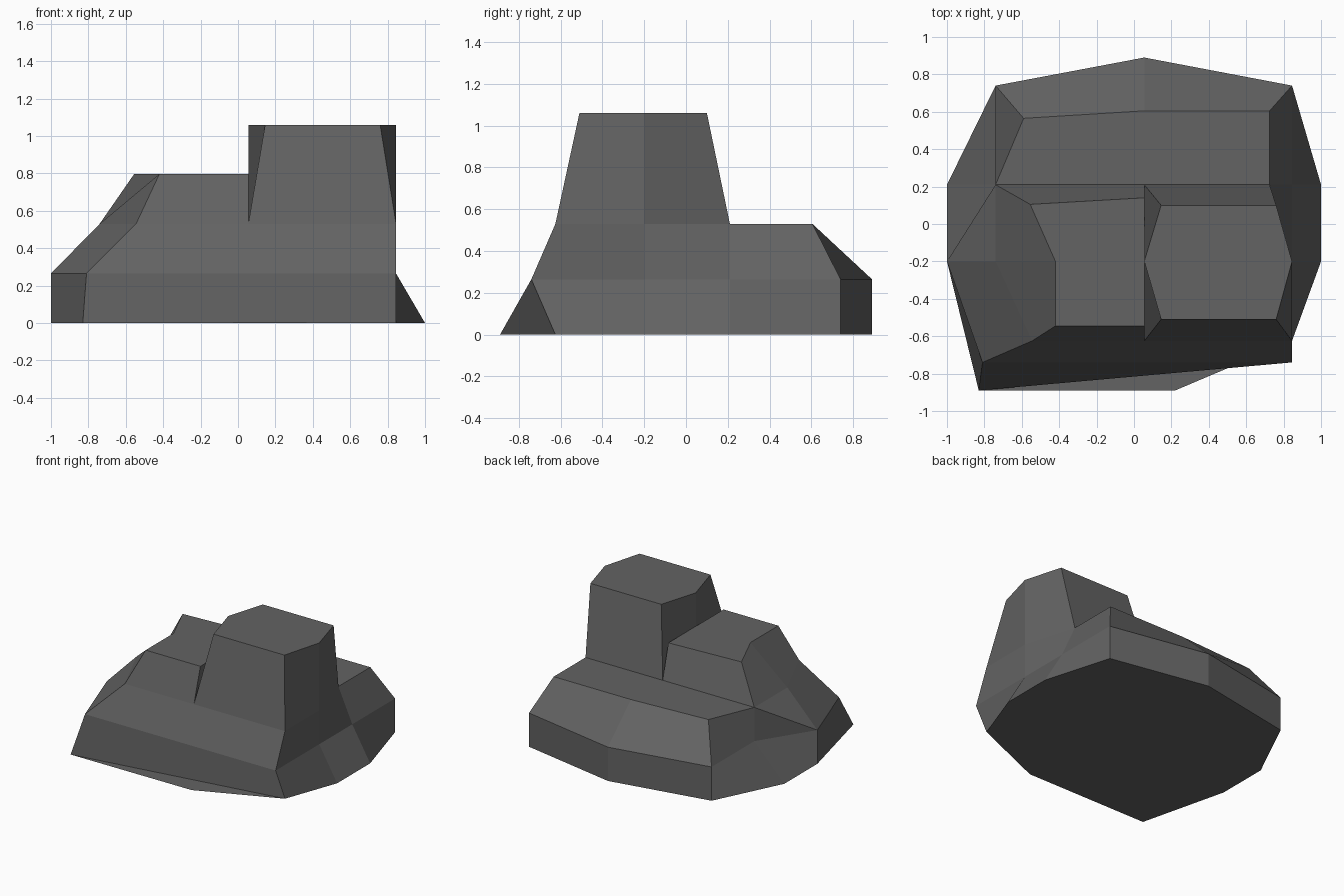
import bpy
import bmesh

if "Cube" in bpy.data.objects:
    bpy.data.objects.remove(bpy.data.objects["Cube"], do_unlink=True)

stone = bpy.data.materials.new("dark_grey_stone")
stone.use_nodes = True
grey = (0.125, 0.125, 0.125, 1)
stone.diffuse_color = grey
stone.node_tree.nodes["Principled BSDF"].inputs["Base Color"].default_value = grey


def loft(name, layers, split=(), foot=None):
    """Join counter-clockwise rings (height, points) and cap the top.
    split lists the (layer, side) quads that fold along their other diagonal;
    foot adds a flat toe at ground level and closes the underside."""
    bm = bmesh.new()
    rings = [[bm.verts.new((x, y, z)) for x, y in pts] for z, pts in layers]
    for level, (low, high) in enumerate(zip(rings, rings[1:])):
        for i in range(len(low)):
            j = (i + 1) % len(low)
            if (level, i) in split:
                bm.faces.new((low[i], low[j], high[i]))
                bm.faces.new((low[j], high[j], high[i]))
            else:
                bm.faces.new((low[i], low[j], high[j], high[i]))
    bm.faces.new(rings[-1])
    if foot:
        tip = bm.verts.new(foot)
        bm.faces.new((rings[0][-1], tip, rings[0][0]))
        bm.faces.new(list(reversed(rings[0] + [tip])))
    mesh = bpy.data.meshes.new(name)
    bm.to_mesh(mesh)
    bm.free()
    mesh.materials.append(stone)
    obj = bpy.data.objects.new(name, mesh)
    bpy.context.collection.objects.link(obj)
    return obj


# Shared ledge heights and corner lines
GROUND, LOW, LEDGE, SHOULDER, PEAK = 0, 0.265, 0.53, 0.797, 1.06
right, left, mid = 0.845, -0.74, 0.055
front, back, near, far = -0.74, 0.74, -0.2, 0.21
face = -0.625

# Wide base with a lower skirt and a sloping upper band
loft("rock_base", [
    (GROUND, [(right, face), (1, near), (1, far), (right, back), (mid, 0.89),
              (left, back), (-1, far), (-1, near), (-0.83, -0.89)]),
    (LOW, [(right, front), (right, near), (right, far), (right, back), (mid, 0.89),
           (left, back), (left, far), (-1, near), (-0.81, front)]),
    (LEDGE, [(right, face), (right, near), (0.725, far), (0.725, 0.605), (mid, 0.605),
             (-0.59, 0.565), (left, far), (left, near), (-0.545, face)]),
], split={(1, 6)}, foot=(0.22, -0.89, 0.002))

# Lower block on the ledge
loft("rock_shoulder", [
    (LEDGE, [(mid, face), (mid, far), (left, far), (left, near), (-0.545, face)]),
    (SHOULDER, [(mid, -0.545), (mid, 0.14), (-0.555, 0.105), (-0.42, near), (-0.42, -0.545)]),
])

# Tall six-sided block on the ledge
loft("rock_peak", [
    (LEDGE, [(right, face), (right, near), (0.725, far),
             (mid, far), (mid, near), (mid, face)]),
    (PEAK, [(0.76, -0.51), (right, near), (0.76, 0.1),
            (0.145, 0.1), (mid, near), (0.145, -0.51)]),
])
